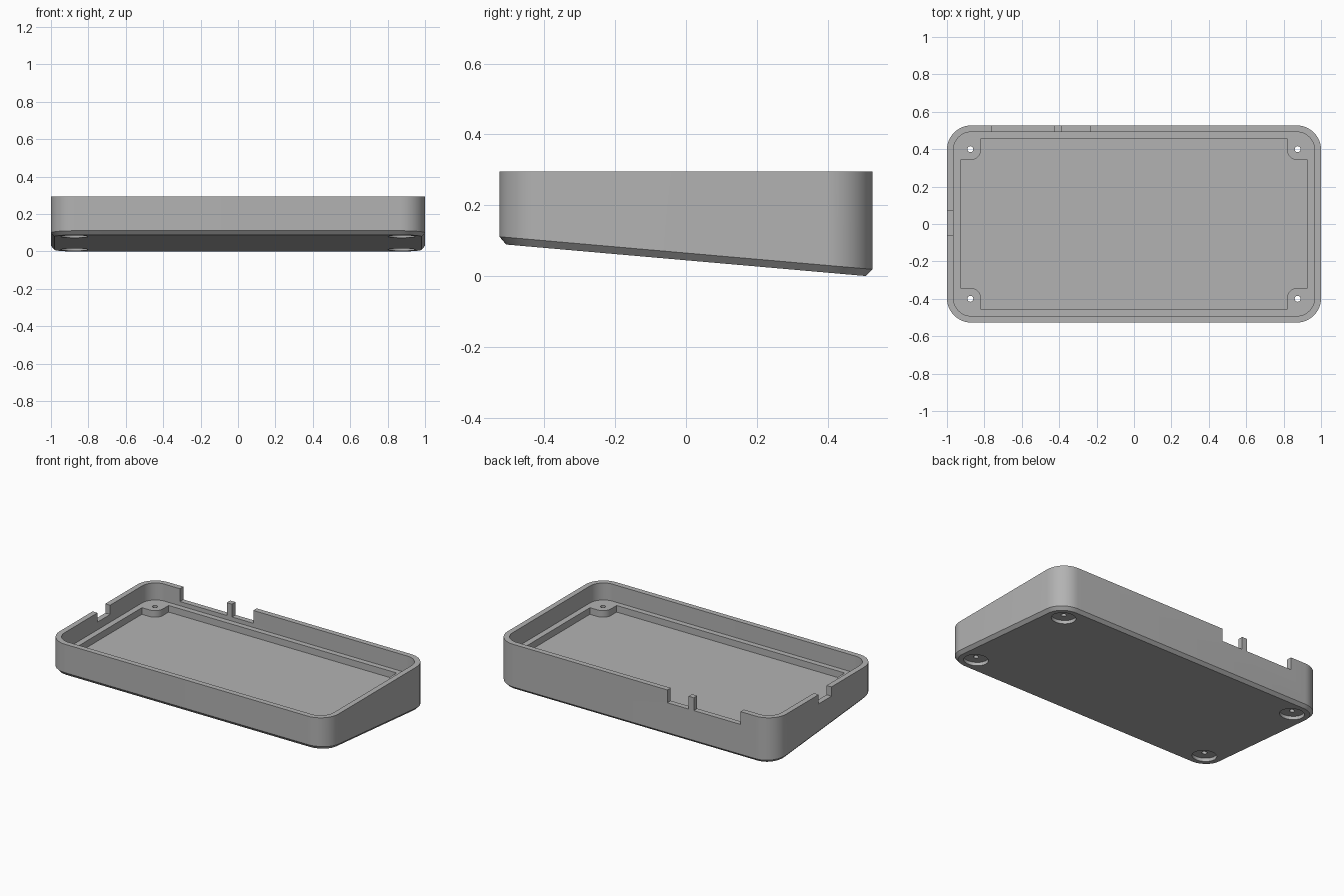
import bpy, bmesh, math

SLOPE = math.tan(math.radians(5))
HX, HY, TOP = 1.0, 0.527, 0.295
LEDGE, FLOOR = 0.185, 0.142
HOLE_X, HOLE_Y = 0.875, 0.40

if "Cube" in bpy.data.objects:
    bpy.data.objects.remove(bpy.data.objects["Cube"], do_unlink=True)

grey = bpy.data.materials.new("light_grey_plastic")
grey.use_nodes = True
colour = (0.45, 0.45, 0.45, 1)
grey.diffuse_color = colour
grey.node_tree.nodes["Principled BSDF"].inputs["Base Color"].default_value = colour


def arc(cx, cy, r, start, end, steps):
    return [(cx + r * math.cos(math.radians(start + (end - start) * i / steps)),
             cy + r * math.sin(math.radians(start + (end - start) * i / steps)))
            for i in range(steps + 1)]


def rounded_rect(hx, hy, r, steps=12):
    pts = []
    for k, (sx, sy) in enumerate([(1, 1), (-1, 1), (-1, -1), (1, -1)]):
        pts += arc(sx * (hx - r), sy * (hy - r), r, 90 * k, 90 * k + 90, steps)
    return pts


def circle(cx, cy, r, steps=32):
    return arc(cx, cy, r, 0, 360, steps)[:-1]


def box(x0, x1, y0, y1):
    return [(x0, y0), (x1, y0), (x1, y1), (x0, y1)]


def flat(z):
    return lambda y: z


def sloped(z):
    return lambda y: z - SLOPE * y


def loft(name, sections):
    """Closed solid through (outline, height rule) sections, bottom to top."""
    bm = bmesh.new()
    loops = [[bm.verts.new((x, y, height(y))) for x, y in outline]
             for outline, height in sections]
    bm.faces.new(loops[0][::-1])
    bm.faces.new(loops[-1])
    for low, high in zip(loops, loops[1:]):
        n = len(low)
        for i in range(n):
            j = (i + 1) % n
            bm.faces.new((low[i], low[j], high[j], high[i]))
    bmesh.ops.recalc_face_normals(bm, faces=bm.faces)
    mesh = bpy.data.meshes.new(name)
    bm.to_mesh(mesh)
    bm.free()
    mesh.materials.append(grey)
    obj = bpy.data.objects.new(name, mesh)
    bpy.context.collection.objects.link(obj)
    return obj


def cut(target, outline, low, high):
    cutter = loft("cutter", [(outline, low), (outline, high)])
    cutter.hide_render = True
    mod = target.modifiers.new("cut", "BOOLEAN")
    mod.operation = "DIFFERENCE"
    mod.solver = "EXACT"
    mod.object = cutter
    bpy.context.view_layer.objects.active = target
    bpy.ops.object.modifier_apply(modifier=mod.name)
    bpy.data.objects.remove(cutter, do_unlink=True)


# Wedge-shaped shell with a chamfered, tilted underside
CH = 0.019
outer = rounded_rect(HX, HY, 0.13)
case = loft("case_bottom", [
    (rounded_rect(HX - CH, HY - CH, 0.13 - CH), sloped(0.0445)),
    (outer, sloped(0.065)),
    (outer, flat(TOP))])

# Main cavity down to the ledge
cut(case, rounded_rect(0.965, 0.492, 0.095), flat(LEDGE), flat(0.4))

# Floor pocket, leaving a rounded screw boss in each corner
PX, PY, BR = 0.928, 0.457, 0.058
pocket = []
for k, (sx, sy) in enumerate([(1, 1), (-1, 1), (-1, -1), (1, -1)]):
    boss = arc(HOLE_X, HOLE_Y, BR, 270, 180, 8)
    corner = [(PX, HOLE_Y - BR)] + boss + [(HOLE_X - BR, PY)]
    corner = [(sx * x, sy * y) for x, y in corner]
    pocket += corner if sx * sy > 0 else corner[::-1]
cut(case, pocket, flat(FLOOR), flat(0.24))

# Screw holes and round foot recesses underneath
for sx in (-1, 1):
    for sy in (-1, 1):
        x, y = sx * HOLE_X, sy * HOLE_Y
        cut(case, circle(x, y, 0.073), sloped(-0.05), sloped(0.0665))
        cut(case, circle(x, y, 0.016, 16), flat(-0.1), flat(0.25))

# Port openings in the back wall, with a thin post between them
for x0, x1 in ((-0.76, -0.425), (-0.387, -0.235)):
    cut(case, box(x0, x1, 0.47, 0.6), flat(0.212), flat(0.4))

# Small opening in the right wall
cut(case, box(-1.1, -0.94, -0.06, 0.07), flat(0.235), flat(0.4))

# Smooth corners, crisp edges
bpy.ops.object.select_all(action="DESELECT")
case.select_set(True)
bpy.context.view_layer.objects.active = case
bpy.ops.object.shade_smooth_by_angle(angle=math.radians(25))
